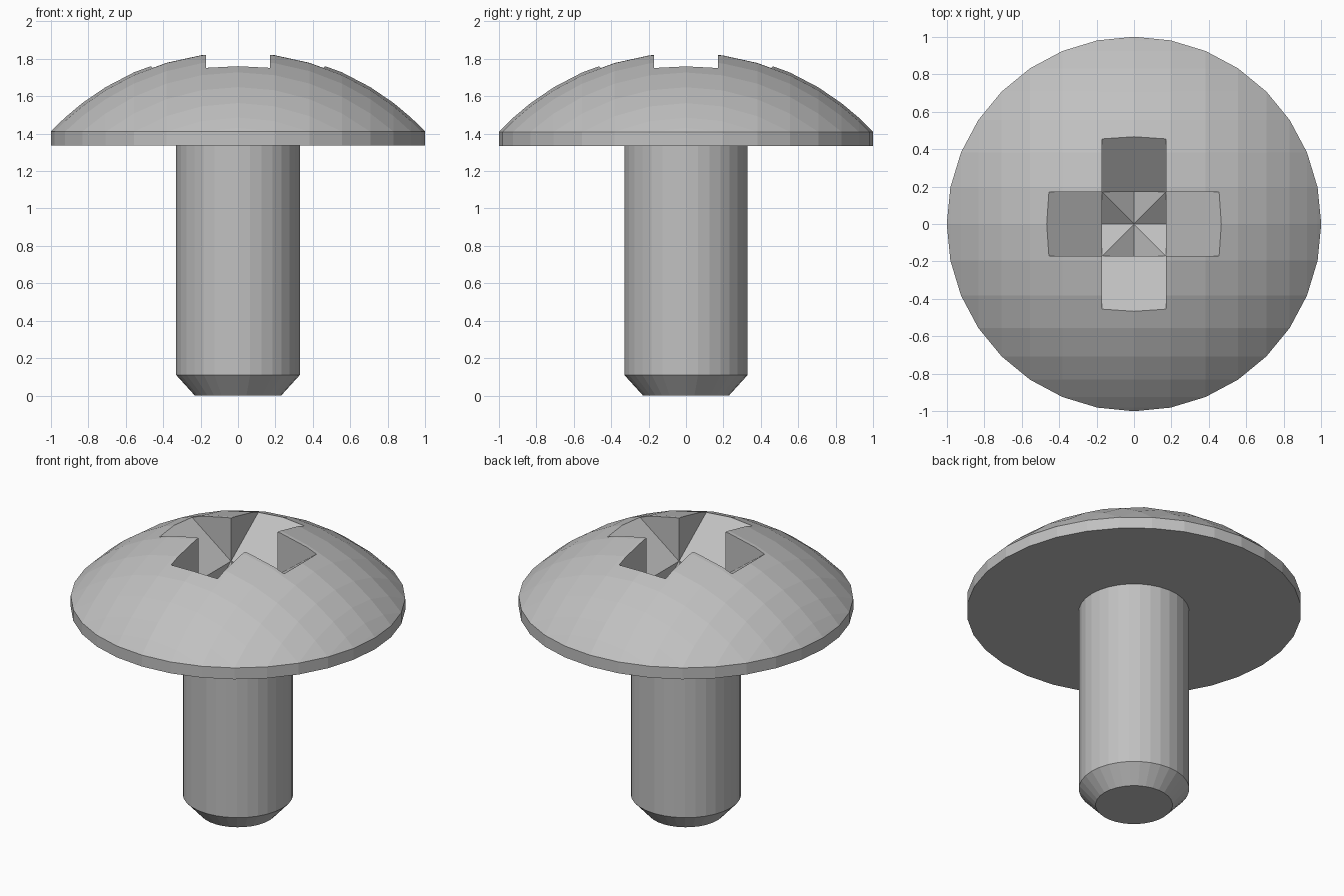
import bpy, bmesh, math
from mathutils import Matrix, Vector

if "Cube" in bpy.data.objects:
    bpy.data.objects.remove(bpy.data.objects["Cube"])

SIDES = 32
RIM_Z, TOP_Z, UNDER_Z = 1.41, 1.845, 1.335
SHAFT_R, TIP_R, TIP_Z = 0.33, 0.23, 0.11
SLOT_HALF, SLOT_Z, SLOT_SLOPE = 0.17, 1.41, 0.75

steel = bpy.data.materials.new("grey_steel")
steel.use_nodes = True
colour = (0.53, 0.53, 0.53, 1)
steel.diffuse_color = colour
steel.node_tree.nodes["Principled BSDF"].inputs["Base Color"].default_value = colour


def finish(bm, name):
    bmesh.ops.recalc_face_normals(bm, faces=bm.faces[:])
    mesh = bpy.data.meshes.new(name)
    bm.to_mesh(mesh)
    bm.free()
    mesh.materials.append(steel)
    obj = bpy.data.objects.new(name, mesh)
    bpy.context.collection.objects.link(obj)
    return obj


# Domed head: a disc gridded through its rim corners, lifted to a sphere cap
bm = bmesh.new()
bmesh.ops.create_circle(bm, cap_ends=True, segments=SIDES, radius=1)
for axis in (Vector((1, 0, 0)), Vector((0, 1, 0))):
    for k in range(1 - SIDES // 4, SIDES // 4):
        cut = math.sin(math.tau * k / SIDES)
        bmesh.ops.bisect_plane(bm, geom=bm.verts[:] + bm.edges[:] + bm.faces[:],
                               dist=0.001, plane_co=axis * cut, plane_no=axis)
rise = TOP_Z - RIM_Z
ball = (1 + rise * rise) / (2 * rise)
for v in bm.verts:
    v.co.z = TOP_Z - ball + math.sqrt(ball * ball - v.co.x ** 2 - v.co.y ** 2)

# Rim band and flat underside
rim = [e for e in bm.edges if e.is_boundary]
new = bmesh.ops.extrude_edge_only(bm, edges=rim)["geom"]
for v in new:
    if isinstance(v, bmesh.types.BMVert):
        v.co.z = UNDER_Z
bmesh.ops.holes_fill(bm, edges=[e for e in bm.edges if e.is_boundary], sides=0)
head = finish(bm, "head")

# Cross recess: two crossed V-shaped wedges
for turn in (0, 1):
    bm = bmesh.new()
    reach = 0.9
    high = SLOT_Z + SLOT_SLOPE * reach
    outline = [(0, SLOT_Z), (reach, high), (-reach, high)]
    face = bm.faces.new([bm.verts.new((-SLOT_HALF, y, z)) for y, z in outline])
    side = bmesh.ops.extrude_face_region(bm, geom=[face])["geom"]
    bmesh.ops.translate(bm, vec=(2 * SLOT_HALF, 0, 0),
                        verts=[g for g in side if isinstance(g, bmesh.types.BMVert)])
    bmesh.ops.rotate(bm, verts=bm.verts[:],
                     matrix=Matrix.Rotation(turn * math.pi / 2, 3, 'Z'))
    cutter = finish(bm, "slot_cutter")
    cutter.hide_render = True
    mod = head.modifiers.new("slot", 'BOOLEAN')
    mod.operation, mod.solver, mod.object = 'DIFFERENCE', 'EXACT', cutter
    bpy.context.view_layer.objects.active = head
    bpy.ops.object.modifier_apply(modifier=mod.name)
    bpy.data.objects.remove(cutter)

# Shaft with a chamfered tip, spun from its profile
bm = bmesh.new()
profile = [(0, 0), (TIP_R, 0), (SHAFT_R, TIP_Z), (SHAFT_R, UNDER_Z)]
points = [bm.verts.new((r, 0, z)) for r, z in profile]
edges = [bm.edges.new(pair) for pair in zip(points, points[1:])]
bmesh.ops.spin(bm, geom=points + edges, axis=(0, 0, 1), cent=(0, 0, 0),
               angle=math.tau, steps=SIDES)
bmesh.ops.remove_doubles(bm, verts=bm.verts[:], dist=0.001)
finish(bm, "shaft")
